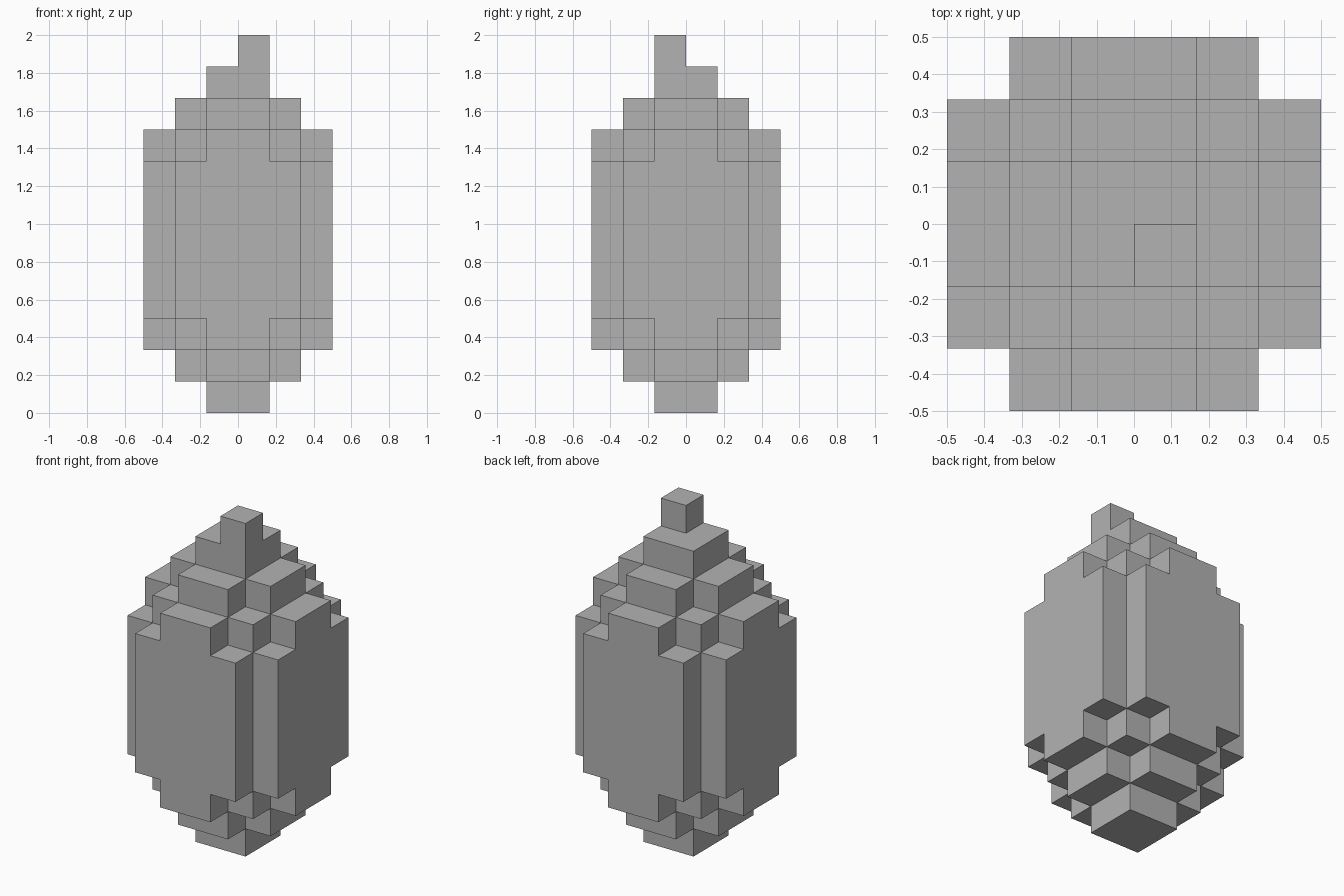
import bpy
import bmesh
from mathutils import Vector

if "Cube" in bpy.data.objects:
    bpy.data.objects.remove(bpy.data.objects["Cube"])

UNIT = 1 / 6  # edge of one block


def box(x, y, z0, z1):
    """Block cells of a box centred on the axis, with half widths x and y."""
    return {(i, j, k) for i in range(-x, x) for j in range(-y, y) for k in range(z0, z1)}


def cross(long, short, z0, z1):
    return box(long, short, z0, z1) | box(short, long, z0, z1)


# Stepped body: foot, lower steps, tall middle, upper steps, neck, corner tip
cells = box(1, 1, 0, 11)
cells |= cross(2, 1, 1, 10)
cells |= box(2, 2, 2, 9)
cells |= cross(3, 1, 2, 9)
cells |= cross(3, 2, 3, 8)
cells.add((0, -1, 11))

# Skin the blocks with outer faces only
bm = bmesh.new()
for cell in cells:
    centre = Vector(cell) + Vector((0.5, 0.5, 0.5))
    for axis in range(3):
        for sign in (-1, 1):
            n = Vector((0, 0, 0))
            n[axis] = sign
            if tuple(int(c + d) for c, d in zip(cell, n)) in cells:
                continue
            u = Vector((n.y, n.z, n.x))
            v = n.cross(u)
            corners = [u + v, v - u, -u - v, u - v]
            bm.faces.new([bm.verts.new((centre + (n + c) / 2) * UNIT) for c in corners])
bmesh.ops.remove_doubles(bm, verts=bm.verts, dist=0.001)
bmesh.ops.dissolve_limit(bm, angle_limit=0.01, verts=bm.verts, edges=bm.edges)

mesh = bpy.data.meshes.new("stepped_block_body")
bm.to_mesh(mesh)
bm.free()
body = bpy.data.objects.new("stepped_block_body", mesh)
bpy.context.scene.collection.objects.link(body)

# Plain grey
grey = bpy.data.materials.new("grey")
grey.use_nodes = True
colour = (0.45, 0.45, 0.45, 1)
grey.diffuse_color = colour
grey.node_tree.nodes["Principled BSDF"].inputs["Base Color"].default_value = colour
mesh.materials.append(grey)
